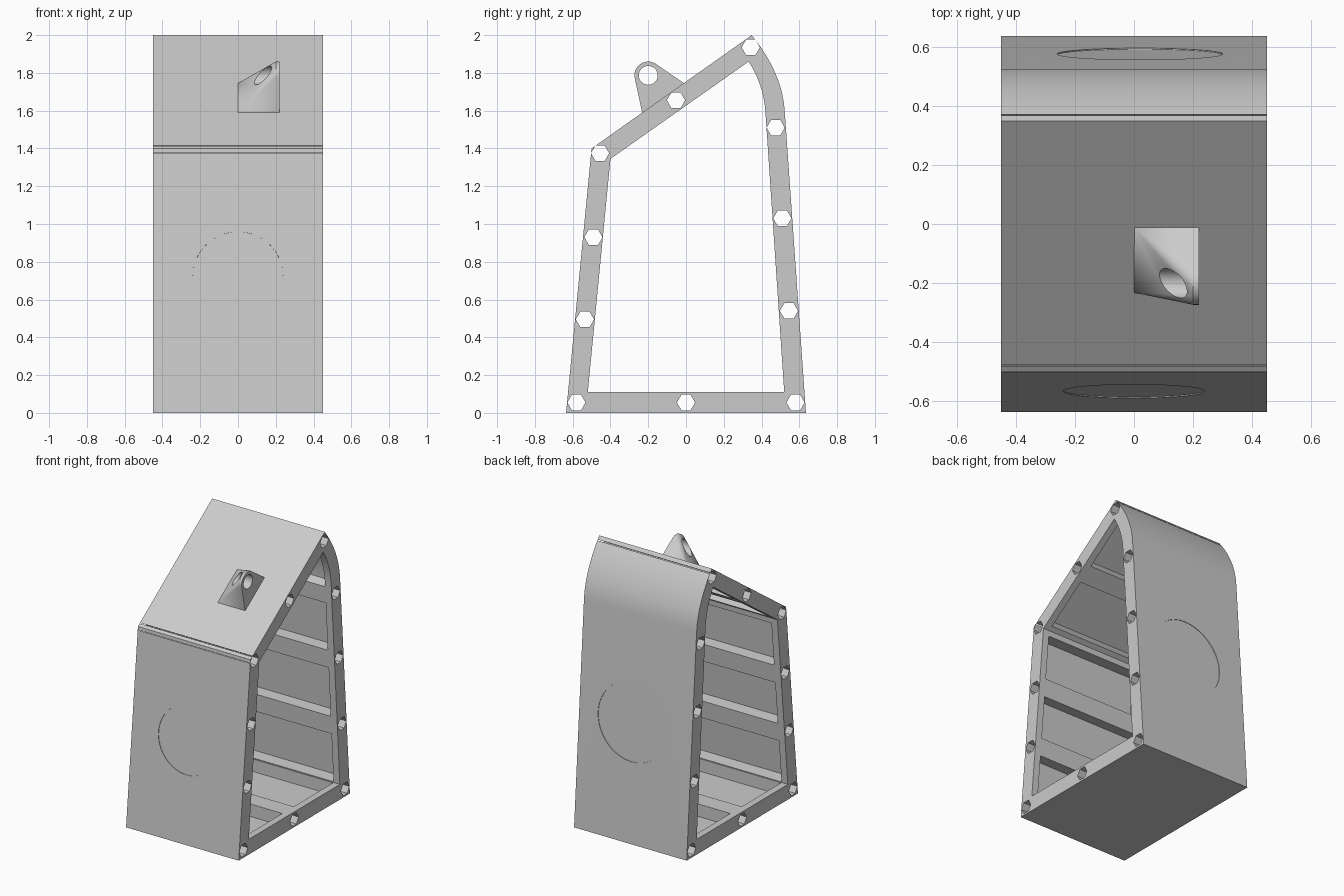
import bpy, bmesh
from mathutils import Vector

old = bpy.data.objects.get("Cube")
if old:
    bpy.data.objects.remove(old, do_unlink=True)

grey = bpy.data.materials.new("plain grey")
grey.use_nodes = True
grey.diffuse_color = (0.6, 0.6, 0.6, 1)
grey.node_tree.nodes["Principled BSDF"].inputs["Base Color"].default_value = (0.6, 0.6, 0.6, 1)

HALF = 0.45    # half the width of the body
RIM = 0.05     # thickness of the end frames
BAR = 0.065    # half the width of the cross bars


def add_object(name, bm):
    bmesh.ops.recalc_face_normals(bm, faces=bm.faces)
    mesh = bpy.data.meshes.new(name)
    bm.to_mesh(mesh)
    bm.free()
    mesh.materials.append(grey)
    obj = bpy.data.objects.new(name, mesh)
    bpy.context.collection.objects.link(obj)
    return obj


def prism(name, profile, x0, x1):
    """Extrude a side profile of (y, z) points across the width."""
    bm = bmesh.new()
    face = bm.faces.new([bm.verts.new((x0, y, z)) for y, z in profile])
    new = bmesh.ops.extrude_face_region(bm, geom=[face])["geom"]
    verts = [v for v in new if isinstance(v, bmesh.types.BMVert)]
    bmesh.ops.translate(bm, verts=verts, vec=(x1 - x0, 0, 0))
    return add_object(name, bm)


def cylinder(name, radius, depth, centre, axis, sides):
    bm = bmesh.new()
    turn = Vector(axis).to_track_quat('Z', 'Y').to_matrix().to_4x4()
    turn.translation = centre
    bmesh.ops.create_cone(bm, cap_ends=True, segments=sides, radius1=radius,
                          radius2=radius, depth=depth, matrix=turn)
    return add_object(name, bm)


def select(obj):
    bpy.ops.object.select_all(action='DESELECT')
    obj.select_set(True)
    bpy.context.view_layer.objects.active = obj


def cut(target, cutter):
    select(target)
    mod = target.modifiers.new("cut", 'BOOLEAN')
    mod.operation = 'DIFFERENCE'
    mod.solver = 'EXACT'
    mod.object = cutter
    bpy.ops.object.modifier_apply(modifier=mod.name)
    bpy.data.objects.remove(cutter, do_unlink=True)


def bend(a, b, c, steps=10):
    """Points on a quadratic curve from a to c."""
    a, b, c = Vector(a), Vector(b), Vector(c)
    return [a * (1 - t) ** 2 + b * 2 * t * (1 - t) + c * t * t
            for t in (i / steps for i in range(steps + 1))]


def arc(centre, radius, sides):
    ring = [Vector((radius, 0))]
    import math
    return [Vector(centre) + Vector((math.cos(a), math.sin(a))) * ring[0].x
            for a in (math.tau * i / sides for i in range(sides))]


# Hollow body with open ends
outer = [(-0.635, 0), (0.635, 0)] + bend((0.522, 1.605), (0.508, 1.802), (0.348, 2.0)) + [(-0.5, 1.4)]
inner = [(-0.52, 0.11), (0.52, 0.11)] + bend((0.42, 1.6), (0.41, 1.735), (0.332, 1.86)) + [(-0.4, 1.345)]
body = prism("body_shell", outer, -HALF, HALF)
cut(body, prism("opening", inner, -1, 1))

# Bolt holes, listed around the frame
holes = [Vector(p) for p in (
    (-0.58, 0.055), (0, 0.055), (0.58, 0.055), (0.545, 0.54), (0.51, 1.03), (0.475, 1.51),
    (0.343, 1.935), (-0.053, 1.655), (-0.455, 1.375), (-0.49, 0.93), (-0.535, 0.495))]

# Pockets between the cross bars leave a thin skin
for i, p in enumerate(holes):
    q = holes[(i + 1) % len(holes)]
    along = (q - p).normalized()
    out = Vector((along.y, -along.x))
    bulge = 0.04 if i == 5 else 0
    start, end = p + along * BAR, q - along * BAR
    pocket = [start - out * 0.065, start + out * 0.035,
              (p + q) / 2 + out * (0.035 + bulge),
              end + out * 0.035, end - out * 0.065]
    cut(body, prism("pocket", pocket, RIM - HALF, HALF - RIM))

# Hexagonal bolt holes run the full width
for p in holes:
    cut(body, prism("bolt_hole", arc(p, 0.048, 6), -1, 1))

# Shallow round recesses on front and back
cut(body, cylinder("front_recess", 0.24, 0.008, (0, -0.5656, 0.72), (0, -1.4, 0.135), 64))
cut(body, cylinder("back_recess", 0.28, 0.008, (0.02, 0.575, 0.852), (0, 1.605, 0.113), 64))

# Wedge-shaped lifting lug on the sloping roof
bm = bmesh.new()
foot = [(-0.232, 1.59), (-0.01, 1.745)]
for y, z in foot:
    bm.verts.new((0, y, z))
for x in (0.2, 0.22):
    for y, z in foot + arc((-0.2, 1.787), 0.073, 40):
        bm.verts.new((x, y, z))
hull = bmesh.ops.convex_hull(bm, input=bm.verts)
loose = [v for v in bm.verts if not v.link_faces]
bmesh.ops.delete(bm, geom=loose, context='VERTS')
lug = add_object("lifting_lug", bm)
cut(lug, cylinder("lug_hole", 0.05, 1, (0.1, -0.2, 1.787), (1, 0, 0), 40))

for obj in (body, lug):
    select(obj)
    bpy.ops.object.shade_smooth_by_angle(angle=0.5)
